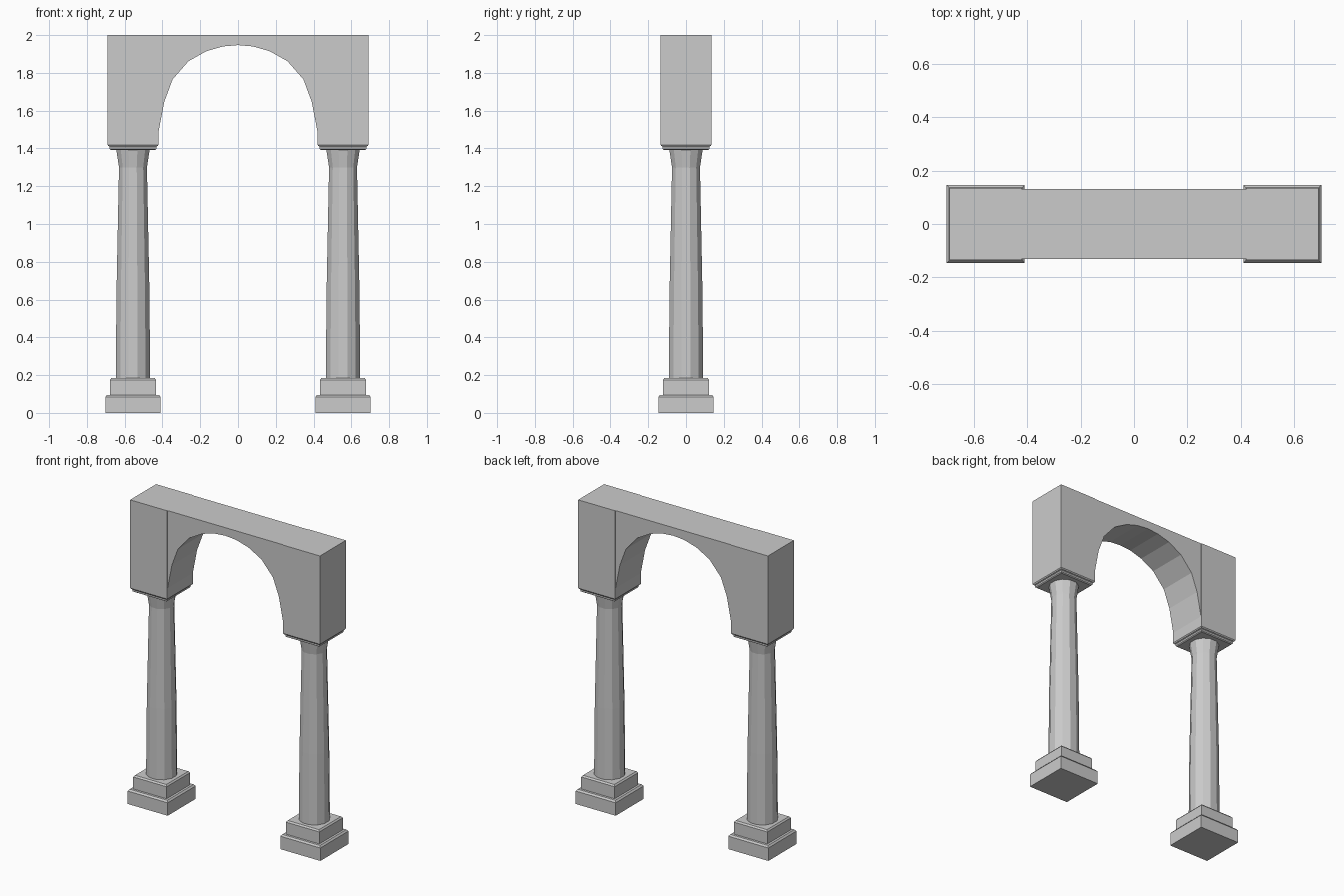
import bpy, bmesh, math

if "Cube" in bpy.data.objects:
    bpy.data.objects.remove(bpy.data.objects["Cube"])

CX = 0.556          # column centre distance from the middle
PIER = 0.135        # half width of the pier blocks


def finish(name, bm, mirror=False):
    bmesh.ops.recalc_face_normals(bm, faces=bm.faces)
    me = bpy.data.meshes.new(name)
    bm.to_mesh(me)
    bm.free()
    ob = bpy.data.objects.new(name, me)
    bpy.context.collection.objects.link(ob)
    if mirror:
        ob.modifiers.new("mirror", 'MIRROR')
    return ob


def stacked(name, profile, sides):
    """Regular polygon sections (half width across flats, z), mirrored in x."""
    bm = bmesh.new()
    rings = []
    for half, z in profile:
        r = half / math.cos(math.pi / sides)
        ring = []
        for i in range(sides):
            a = 2 * math.pi * (i + 0.5) / sides
            ring.append(bm.verts.new((CX + r * math.cos(a), r * math.sin(a), z)))
        rings.append(ring)
    for lo, hi in zip(rings, rings[1:]):
        for i in range(sides):
            j = (i + 1) % sides
            bm.faces.new((lo[i], lo[j], hi[j], hi[i]))
    bm.faces.new(rings[0][::-1])
    bm.faces.new(rings[-1])
    return finish(name, bm, mirror=True)


# Square stepped bases with chamfered tops
stacked("plinth", [(0.146, 0), (0.146, 0.085), (0.137, 0.096)], 4)
stacked("upper_base", [(0.122, 0.096), (0.122, 0.175), (0.114, 0.185)], 4)

# Twelve-sided tapering shafts with flared necks
stacked("column_shaft", [(0.091, 0.185), (0.087, 0.65), (0.074, 1.30),
                         (0.088, 1.392)], 12)

# Square capitals and the pier blocks above them
stacked("capital", [(0.117, 1.392), (0.124, 1.397), (0.124, 1.408),
                    (0.130, 1.416)], 4)
stacked("pier_block", [(0.130, 1.412), (PIER, 1.419), (PIER, 2.0)], 4)

# Arch spanning between the piers
inner = CX - PIER
half = [(inner, 1.488), (0.39, 1.648), (0.346, 1.766), (0.262, 1.862),
        (0.167, 1.915), (0.08, 1.94)]
curve = half + [(0, 1.947)] + [(-x, z) for x, z in reversed(half)]
depth = 0.131
bm = bmesh.new()
cols = [[bm.verts.new(p) for p in ((x, -depth, z), (x, depth, z),
                                   (x, depth, 2.0), (x, -depth, 2.0))]
        for x, z in curve]
for a, b in zip(cols, cols[1:]):
    for i in range(4):
        j = (i + 1) % 4
        bm.faces.new((a[i], a[j], b[j], b[i]))
bm.faces.new(cols[0])
bm.faces.new(cols[-1][::-1])
finish("arch", bm)
